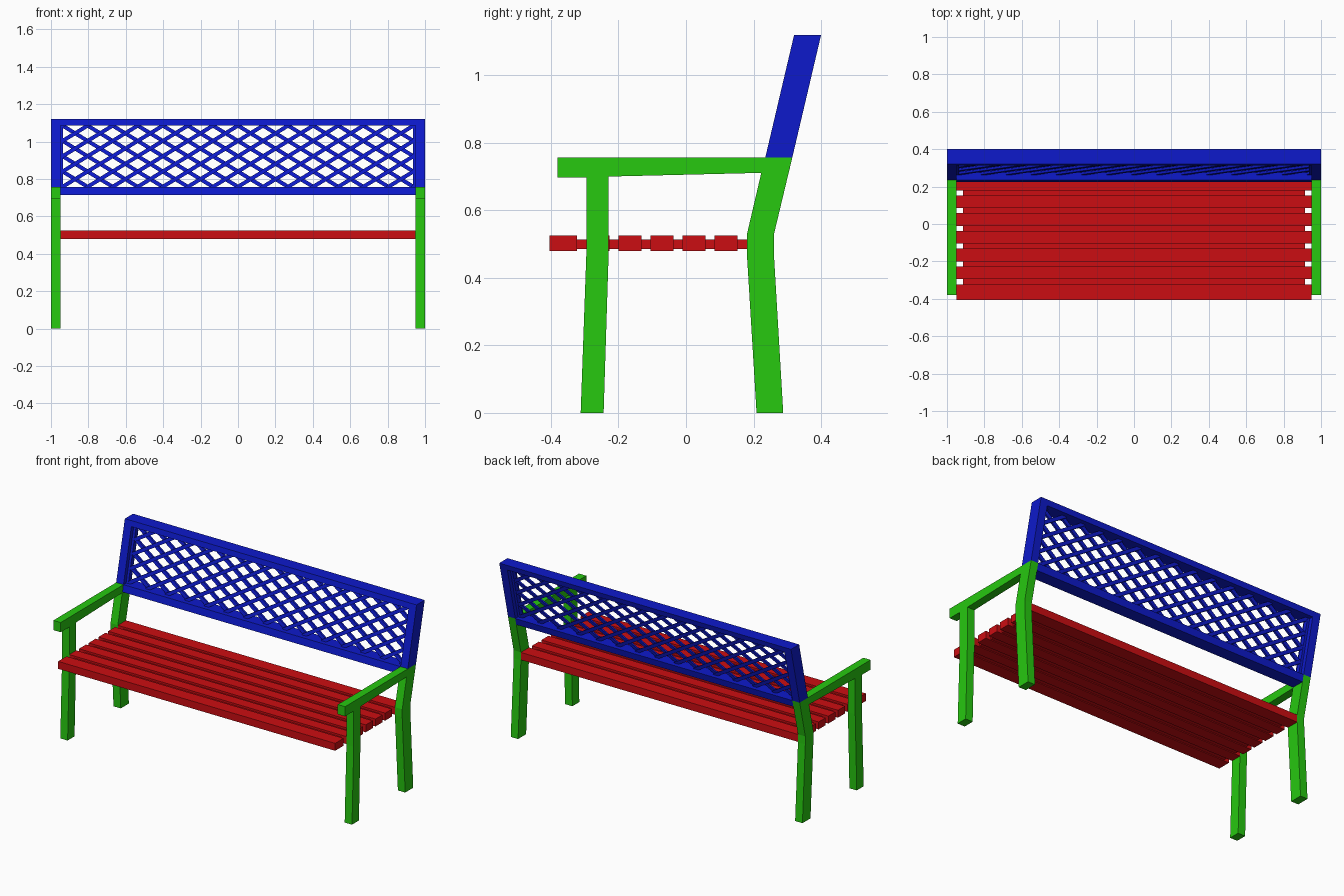
import bpy, bmesh

if "Cube" in bpy.data.objects:
    bpy.data.objects.remove(bpy.data.objects["Cube"])

def material(name, color):
    m = bpy.data.materials.new(name)
    m.diffuse_color = color
    m.use_nodes = True
    m.node_tree.nodes["Principled BSDF"].inputs["Base Color"].default_value = m.diffuse_color
    return m

GREEN = material("green_paint", (0.02, 0.58, 0.005, 1))
RED = material("red_paint", (0.60, 0.004, 0.006, 1))
BLUE = material("blue_paint", (0.004, 0.01, 0.60, 1))

def finish(name, bm, mat):
    bmesh.ops.recalc_face_normals(bm, faces=bm.faces)
    me = bpy.data.meshes.new(name)
    bm.to_mesh(me)
    bm.free()
    me.materials.append(mat)
    ob = bpy.data.objects.new(name, me)
    bpy.context.collection.objects.link(ob)
    return ob

def prism(bm, ring_a, ring_b):
    """Solid between two matching rings of points."""
    a = [bm.verts.new(p) for p in ring_a]
    b = [bm.verts.new(p) for p in ring_b]
    bm.faces.new(a)
    bm.faces.new(b[::-1])
    for i in range(len(a)):
        j = (i + 1) % len(a)
        bm.faces.new((a[i], b[i], b[j], a[j]))

def extrude_x(bm, profile, x0, x1):
    prism(bm, [(x0, y, z) for y, z in profile], [(x1, y, z) for y, z in profile])

def rect(y0, y1, z0, z1):
    return [(y0, z0), (y1, z0), (y1, z1), (y0, z1)]

def mirror_x(ob):
    ob.modifiers.new("mirror", 'MIRROR').use_axis[0] = True

# Side frame: front leg, armrest and bent back leg in one outline
outline = [(-.312, 0), (-.244, 0), (-.229, .477), (-.229, .700), (.223, .711),
           (.18, .527), (.18, .477), (.209, 0), (.288, 0), (.26, .477),
           (.26, .527), (.315, .757), (-.38, .757), (-.38, .697),
           (-.295, .697), (-.295, .477)]
bm = bmesh.new()
extrude_x(bm, outline, .95, 1.0)
mirror_x(finish("side_frame", bm, GREEN))

# Seat slats, with wider first and last boards
Z0, Z1 = .48, .526
slats = [(-.405, -.323)] + [(-.295 + .095 * i, -.227 + .095 * i) for i in range(5)] + [(.18, .26)]
bm = bmesh.new()
for y0, y1 in slats:
    extrude_x(bm, rect(y0, y1, Z0, Z1), -.95, .95)
finish("seat_slats", bm, RED)

# Recessed strips closing the gaps, short of the slat ends
bm = bmesh.new()
for (_, y0), (y1, _) in zip(slats, slats[1:]):
    extrude_x(bm, rect(y0, y1, Z0 + .005, Z1 - .012), -.915, .915)
finish("seat_gap_strips", bm, RED)

# Backrest leans back: y of its front face at height z
def lean(z):
    return .235 + .235 * (z - .757)

def leaning(z0, z1, d0=0, d1=.08):
    return [(lean(z0) + d0, z0), (lean(z0) + d1, z0), (lean(z1) + d1, z1), (lean(z1) + d0, z1)]

TOP = 1.12
bm = bmesh.new()
extrude_x(bm, leaning(.757, TOP), .95, 1.0)
mirror_x(finish("back_post", bm, BLUE))

bm = bmesh.new()
extrude_x(bm, leaning(1.087, TOP), -.95, .95)
finish("back_top_rail", bm, BLUE)

bm = bmesh.new()
extrude_x(bm, leaning(.715, .757), -.95, .95)
finish("back_bottom_rail", bm, BLUE)

bm = bmesh.new()
extrude_x(bm, leaning(.757, 1.087, .026, .054), .935, .95)
mirror_x(finish("lattice_side_trim", bm, BLUE))

# Lattice: two layers of crossing diagonal strips, clipped to the frame
PERIOD, SLOPE, HALF = .134, .61, .02
ZL, ZH, ZC, XM = .75, 1.095, .922, .945
bm = bmesh.new()
for sign, d0, d1 in ((1, .028, .040), (-1, .040, .052)):
    for k in range(-11, 12):
        c = k * PERIOD
        # strip centre line x = c + sign * (z - ZC) / SLOPE
        xs = sorted(c + sign * (z - ZC) / SLOPE for z in (ZL, ZH))
        xa, xb = max(xs[0], -XM), min(xs[1], XM)
        if xb - xa < .01:
            continue
        za, zb = (ZC + sign * SLOPE * (x - c) for x in (xa, xb))
        h = HALF * SLOPE
        quad = [(xa, za - h), (xb, zb - h), (xb, zb + h), (xa, za + h)]
        prism(bm, [(x, lean(z) + d0, z) for x, z in quad],
              [(x, lean(z) + d1, z) for x, z in quad])
finish("back_lattice", bm, BLUE)
